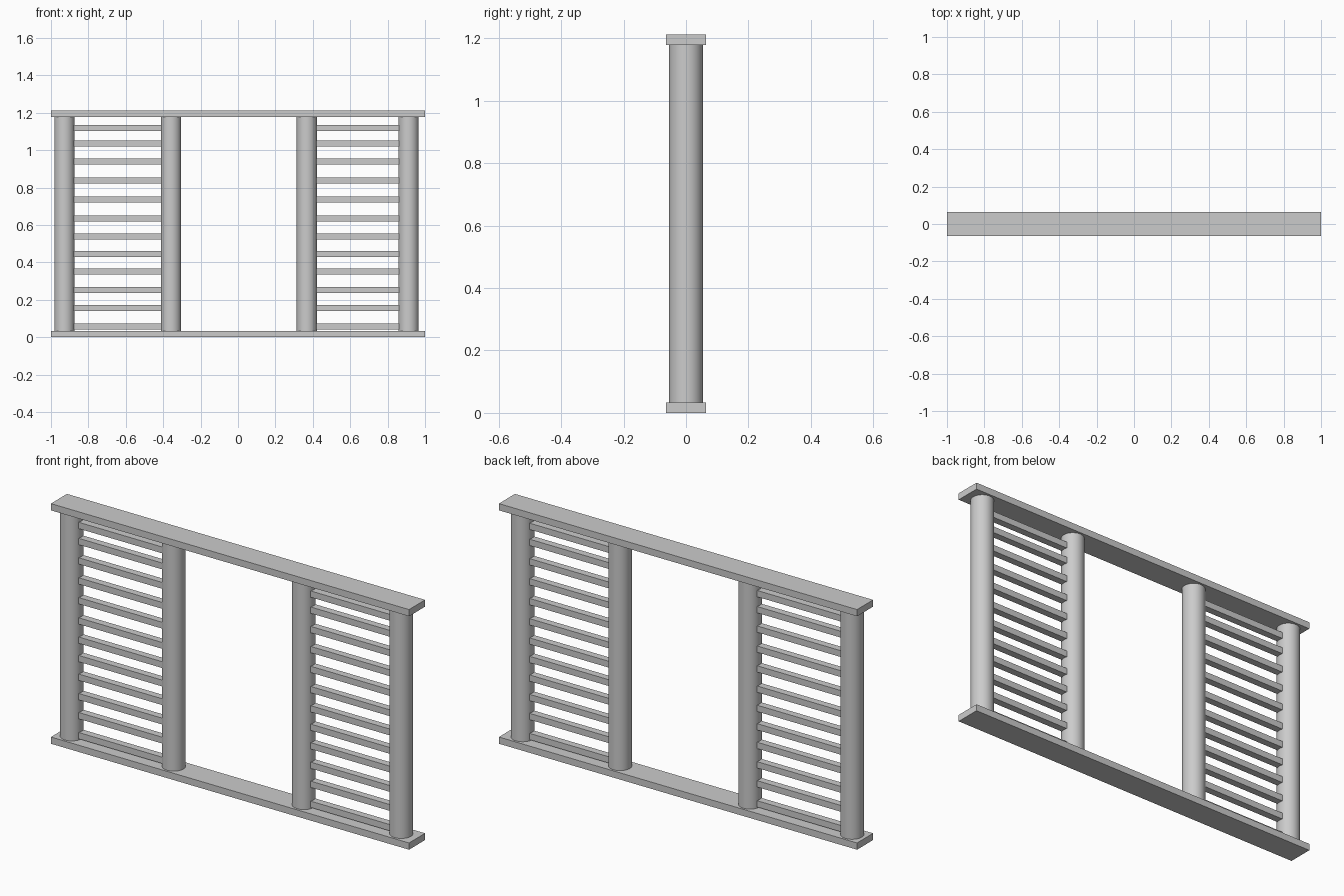
import bpy

if "Cube" in bpy.data.objects:
    bpy.data.objects.remove(bpy.data.objects["Cube"])


def box(name, x0, x1, y, z0, z1):
    bpy.ops.mesh.primitive_cube_add(size=1, location=((x0 + x1) / 2, 0, (z0 + z1) / 2))
    o = bpy.context.object
    o.name = name
    o.scale = (x1 - x0, 2 * y, z1 - z0)
    bpy.ops.object.transform_apply(location=False, rotation=False, scale=True)
    return o


HEIGHT, RAIL_T = 1.212, 0.034

# Bottom and top rails
box("bottom_rail", -1, 1, 0.064, 0, RAIL_T)
box("top_rail", -1, 1, 0.064, HEIGHT - RAIL_T, HEIGHT)

# Round posts
for i, x in enumerate((-0.928, -0.358, 0.368, 0.912)):
    bpy.ops.mesh.primitive_cylinder_add(vertices=48, radius=0.054, depth=HEIGHT - 2 * RAIL_T,
                                        location=(x, 0, HEIGHT / 2))
    bpy.context.object.name = f"post_{i + 1}"
    bpy.ops.object.shade_smooth_by_angle()

# Horizontal slats in the two side panels
SLAT_Z = (0.056, 0.157, 0.253, 0.351, 0.445, 0.538, 0.635, 0.737, 0.837, 0.938, 1.036, 1.117)
for side, x0, x1 in (("left", -0.879, -0.407), ("right", 0.417, 0.863)):
    for i, z in enumerate(SLAT_Z):
        box(f"{side}_slat_{i + 1}", x0, x1, 0.018, z - 0.016, z + 0.016)
